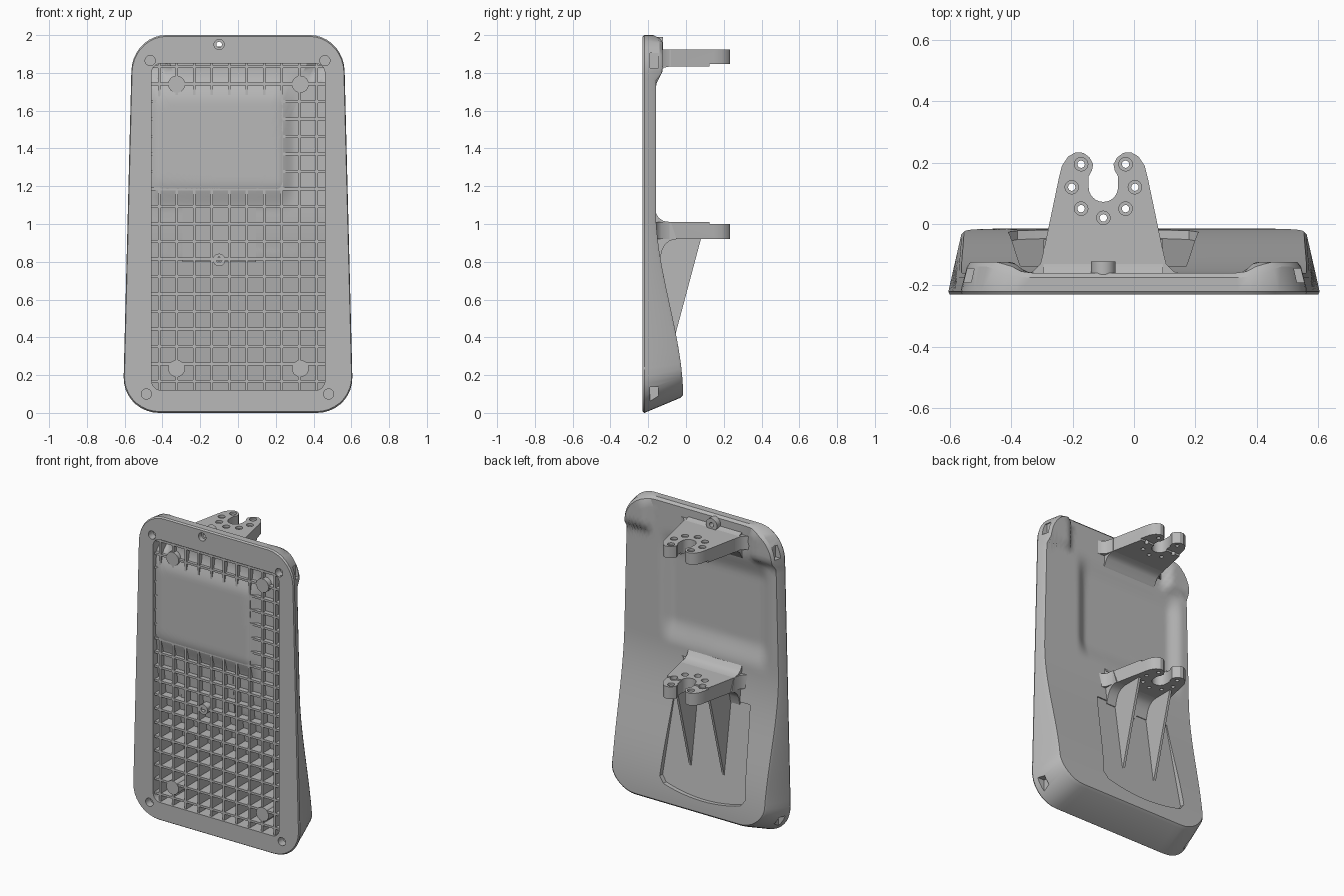
import bpy, bmesh, math
from mathutils import Vector

if "Cube" in bpy.data.objects:
    bpy.data.objects.remove(bpy.data.objects["Cube"])

grey = bpy.data.materials.new("plain grey")
grey.use_nodes = True
grey.diffuse_color = (0.48, 0.48, 0.48, 1)
grey.node_tree.nodes["Principled BSDF"].inputs["Base Color"].default_value = (0.48, 0.48, 0.48, 1)

FRONT, GRID, MID = -0.23, -0.215, -0.1   # front plane, grid plane, mount centre line


# ---------- helpers ----------
def finish(name, bm):
    bmesh.ops.recalc_face_normals(bm, faces=bm.faces)
    mesh = bpy.data.meshes.new(name)
    bm.to_mesh(mesh)
    bm.free()
    mesh.materials.append(grey)
    ob = bpy.data.objects.new(name, mesh)
    bpy.context.collection.objects.link(ob)
    return ob


def bridge(bm, loops, closed=False):
    rows = [[bm.verts.new(p) for p in loop] for loop in loops]
    n = len(rows[0])
    pairs = list(zip(rows, rows[1:])) + ([(rows[-1], rows[0])] if closed else [])
    for a, b in pairs:
        for i in range(n):
            j = (i + 1) % n
            bm.faces.new((a[i], a[j], b[j], b[i]))
    if not closed:
        bm.faces.new(rows[0])
        bm.faces.new(rows[-1])


def place(axis, a, b, c):
    return {"x": (c, a, b), "y": (a, c, b), "z": (a, b, c)}[axis]


def prism(name, points, axis, lo, hi):
    bm = bmesh.new()
    bridge(bm, [[place(axis, a, b, c) for a, b in points] for c in (lo, hi)])
    return finish(name, bm)


def circle(a, b, r, n=24):
    return [(a + r * math.cos(math.tau * i / n), b + r * math.sin(math.tau * i / n)) for i in range(n)]


def tube(name, x, z, outer, inner, y0, y1):
    bm = bmesh.new()
    loops = [[(a, y, b) for a, b in circle(x, z, r)]
             for r, y in ((outer, y0), (outer, y1), (inner, y1), (inner, y0))]
    bridge(bm, loops, closed=True)
    return finish(name, bm)


def box(name, x, y, z):
    return prism(name, [(x[0], y[0]), (x[1], y[0]), (x[1], y[1]), (x[0], y[1])], "z", *z)


def cut(target, cutter):
    cutter.hide_render = True
    bpy.context.view_layer.objects.active = target
    mod = target.modifiers.new("cut", "BOOLEAN")
    mod.operation, mod.solver, mod.object = "DIFFERENCE", "EXACT", cutter
    bpy.ops.object.modifier_apply(modifier=mod.name)
    bpy.data.objects.remove(cutter)


def smooth(ob, angle=32):
    bpy.ops.object.select_all(action="DESELECT")
    ob.select_set(True)
    bpy.context.view_layer.objects.active = ob
    bpy.ops.object.shade_smooth_by_angle(angle=math.radians(angle))


def step(t):
    t = min(1, max(0, t))
    return t * t * (3 - 2 * t)


# ---------- surfaces of the shell ----------
def back(x, z):
    y = -0.16 + 0.145 * step(1.08 - z)                                   # thick swept foot
    y -= 0.036 * step((0.41 - abs(x - MID)) / 0.1) * step((z - 1.06) / 0.17) * step((1.81 - z) / 0.17)
    y += 0.036 * step((abs(x) - 0.35) / 0.05) * step((z - 1.76) / 0.05) * step((2.01 - z) / 0.05)
    return y


def pocket_floor(z):
    return -0.145 + (0.83 - z) * 0.152


def inside(x, z):
    y = back(x, z) - 0.025
    return min(y, pocket_floor(z) - 0.02) if z < 0.86 else y


def rounded_loop(x0, x1, z0, z1, r, arc=9, across=18, up=40):
    corners = [(x1 - r, z1 - r), (x0 + r, z1 - r), (x0 + r, z0 + r), (x1 - r, z0 + r)]
    arcs = [[(cx + r * math.cos(math.pi / 2 * (k + i / arc)), cz + r * math.sin(math.pi / 2 * (k + i / arc)))
             for i in range(arc + 1)] for k, (cx, cz) in enumerate(corners)]
    out = []
    for k in range(4):
        a, b = Vector(arcs[k][-1]), Vector(arcs[(k + 1) % 4][0])
        n = up if k % 2 else across
        out += arcs[k] + [tuple(a.lerp(b, i / n)) for i in range(1, n)]
    return out


def scaled(loop, t):
    return [(x * t, 1 + (z - 1) * t) for x, z in loop]


# ---------- shell ----------
outline = [(x * (1.017 - 0.042 * z), z) for x, z in rounded_loop(-0.6, 0.6, 0, 2, 0.19)]
rim = []
for x, z in outline:
    d = back(x, z) - FRONT
    rim.append((x * (1 - 0.33 * d), z + 0.37 * d * (1 - step(z / 0.4))))
opening = rounded_loop(-0.457, 0.46, 0.12, 1.85, 0.05)
RINGS = 38
loops = []
for k in range(1, RINGS):
    loops.append([(x, back(x, z), z) for x, z in scaled(rim, 0.985 * k / (RINGS - 1))])
loops.append([(x, back(*o) - 0.015, z) for (x, z), o in zip(rim, outline)])
loops.append([(x, FRONT + 0.01, z) for x, z in outline])
loops.append([(x, FRONT, z) for x, z in scaled(outline, 0.993)])
loops.append([(x, FRONT, z) for x, z in opening])
for k in range(RINGS - 1, 0, -1):
    loops.append([(x, inside(x, z), z) for x, z in scaled(opening, k / (RINGS - 1))])
bm = bmesh.new()
bridge(bm, loops)
shell = finish("shell", bm)

# shallow pocket on the back of the foot, with a bowed lower edge
edge = [(MID - 0.27, 0.83), (MID - 0.31, 0.25)]
edge += [(MID + 0.28 * s / 6, 0.17 + 0.04 * (s / 6) ** 2) for s in range(-6, 7)]
edge += [(MID + 0.31, 0.25), (MID + 0.27, 0.83)]
bm = bmesh.new()
bridge(bm, [[(x, pocket_floor(z), z) for x, z in edge], [(x, 0.1, z) for x, z in edge]])
cut(shell, finish("pocket_cutter", bm))

# screw holes and side slots
for x, z in ((-0.465, 1.865), (0.46, 1.865), (-0.485, 0.1), (0.48, 0.1)):
    cut(shell, prism("hole_cutter", circle(x, z, 0.027), "y", -0.3, -0.18))
for z in (1.95, 0.81):
    cut(shell, prism("hole_cutter", circle(MID, z, 0.015), "y", -0.3, 0.1))
cut(shell, prism("hole_cutter", circle(MID, 1.95, 0.027), "y", -0.3, -0.2))
for s in (-1, 1):
    for x, z in ((0.545, 1.865), (0.565, 0.098)):
        xs = sorted((s * (x - 0.025), s * (x + 0.06)))
        cut(shell, box("slot_cutter", xs, (-0.19, -0.145), (z - 0.04, z + 0.04)))
smooth(shell)

# ---------- stiffening grid in the front opening ----------
PITCH, HALF = 0.0926, 0.007


def rib(bm, p0, p1, side, n=44):
    sections = []
    for i in range(n + 1):
        x, z = Vector(p0).lerp(Vector(p1), i / n)
        deep = max(inside(x, z) + 0.01, GRID + 0.001)
        sections.append([(x + s * side[0], y, z + s * side[1])
                         for s, y in ((-HALF, GRID), (HALF, GRID), (HALF, deep), (-HALF, deep))])
    bridge(bm, sections)


bm = bmesh.new()
for k in range(-5, 5):
    x = (k + 0.5) * PITCH
    rib(bm, (x, 0.115), (x, 1.855), (1, 0))
for k in range(-9, 10):
    z = 1 + k * PITCH
    rib(bm, (-0.46, z), (0.465, z), (0, 1))
finish("front_grid", bm)

for x in (-0.325, 0.33):
    for z in (0.235, 1.74):
        smooth(prism("grid_boss", circle(x, z, 0.045), "y", GRID - 0.003, inside(x, z) + 0.01))
smooth(tube("centre_boss", MID, 0.81, 0.033, 0.015, GRID - 0.005, -0.135))
smooth(tube("top_boss", MID, 1.95, 0.04, 0.015, -0.18, -0.122))

# ---------- mounting brackets ----------
half = [(0.28, -0.17), (0.23, -0.155), (0.205, -0.13), (0.193, -0.08), (0.145, 0.15), (0.135, 0.19),
        (0.115, 0.22), (0.09, 0.234), (0.065, 0.232), (0.045, 0.217), (0.033, 0.195), (0.037, 0.175),
        (0.048, 0.155)]
half += [(0.048 * math.cos(a), 0.12 - 0.048 * math.sin(a)) for a in (i * math.pi / 12 for i in range(6))]
plan = [(MID + u, y) for u, y in half] + [(MID, 0.072)] + [(MID - u, y) for u, y in reversed(half)]
bolts = [(u * s, y) for s in (-1, 1) for u, y in ((0.0725, 0.195), (0.103, 0.12), (0.0725, 0.05))] + [(0, 0.02)]


def bracket(name, z0, z1, lip, root):
    plate = prism(name + "_plate", plan, "z", z0, z1)
    cut(plate, box("lip_cutter", (-0.5, 0.3), (0.125, 0.4), lip))
    top = min(z1, lip[0]) if lip[0] > z0 else z1
    for u, y in bolts:
        cut(plate, prism("bolt_cutter", circle(MID + u, y, 0.012, 16), "z", z0 - 0.1, z1 + 0.1))
        cut(plate, prism("bolt_cutter", circle(MID + u, y, 0.022, 20), "z", top - 0.015, z1 + 0.1))
    smooth(plate)
    smooth(prism(name + "_root", root, "x", MID - 0.195, MID + 0.195))


bracket("lower_bracket", 0.92, 1.01, (1.0, 1.1),
        [(-0.19, 1.09), (-0.16, 1.06), (-0.145, 1.033), (-0.12, 1.016), (-0.08, 1.01), (-0.05, 0.92),
         (-0.085, 0.912), (-0.11, 0.892), (-0.127, 0.86), (-0.138, 0.81), (-0.17, 0.8)])
bracket("upper_bracket", 1.835, 1.923, (1.7, 1.847),
        [(-0.18, 1.94), (-0.155, 1.935), (-0.13, 1.923), (-0.08, 1.923), (-0.08, 1.835), (-0.115, 1.828),
         (-0.14, 1.81), (-0.157, 1.775), (-0.18, 1.75)])

# ---------- gusset fins under the lower bracket ----------
for s in (-1, 1):
    x = MID + s * 0.12
    prism("gusset_fin", [(0.08, 0.925), (-0.076, 0.34), (-0.1, 0.4), (-0.16, 0.82), (-0.16, 0.95)],
          "x", x - 0.008, x + 0.008)
